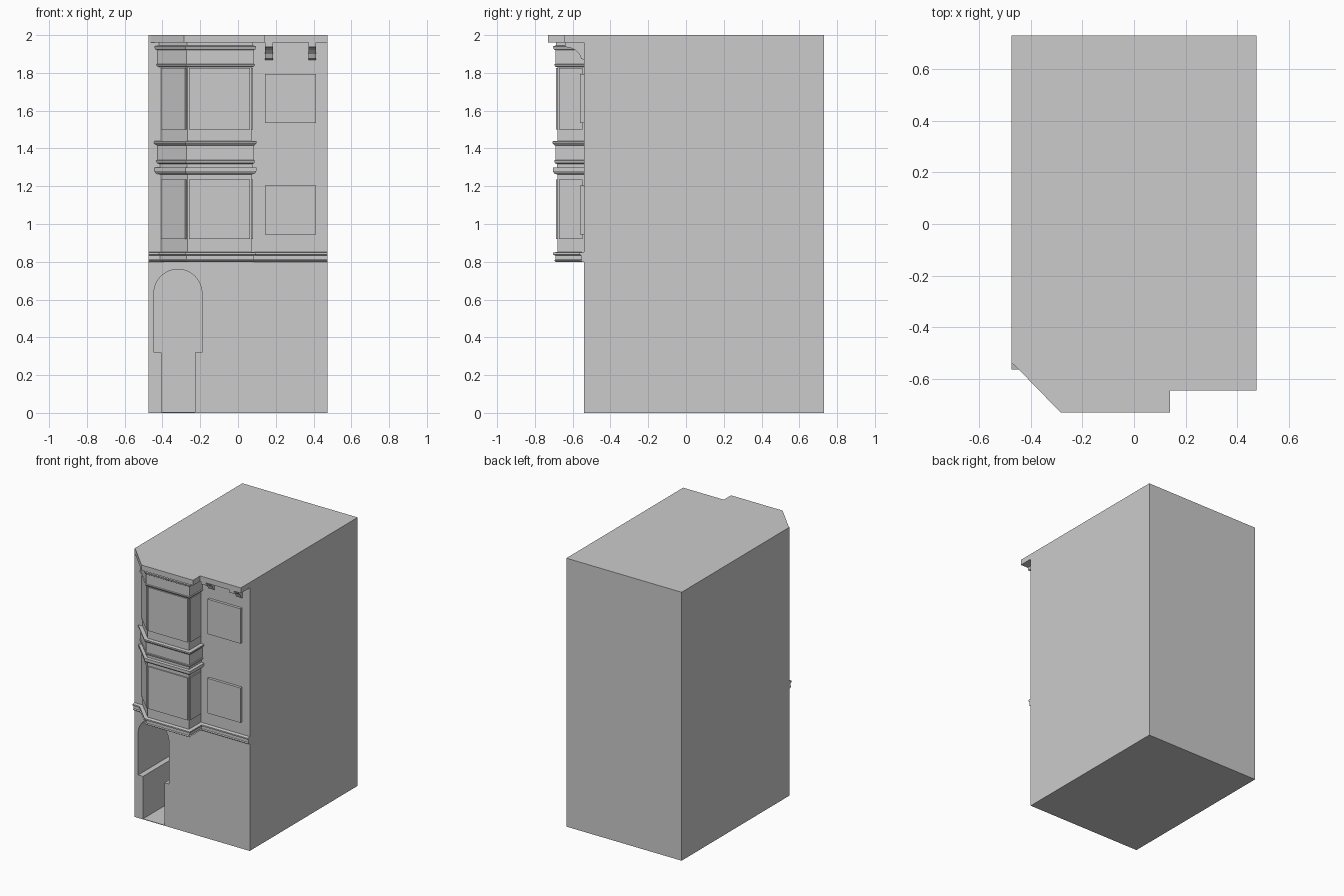
import bpy, bmesh, math
from mathutils import Vector

if "Cube" in bpy.data.objects:
    bpy.data.objects.remove(bpy.data.objects["Cube"])

W, BACK, FRONT = 0.475, 0.73, -0.54      # half width, rear wall, front wall
BAY_Y, BAY_X, DIAG = -0.68, 0.072, -0.948  # bay front, bay side, diagonal x+y


def make(name, bm):
    bmesh.ops.recalc_face_normals(bm, faces=bm.faces)
    me = bpy.data.meshes.new(name)
    bm.to_mesh(me)
    bm.free()
    ob = bpy.data.objects.new(name, me)
    bpy.context.collection.objects.link(ob)
    return ob


def loft(name, rings):
    """Skin closed rings of equal length and cap both ends."""
    bm = bmesh.new()
    rows = [[bm.verts.new(p) for p in ring] for ring in rings]
    n = len(rows[0])
    for a, b in zip(rows, rows[1:]):
        for i in range(n):
            j = (i + 1) % n
            bm.faces.new((a[i], a[j], b[j], b[i]))
    bm.faces.new(rows[0])
    bm.faces.new(rows[-1])
    return make(name, bm)


def bay_outline(d, wings=False):
    """Plan of the bay grown outward by d, optionally with wall runs."""
    c = DIAG - d * math.sqrt(2)
    y = FRONT - d if wings else FRONT
    pts = [(c - y, y), (c - BAY_Y + d, BAY_Y - d), (BAY_X + d, BAY_Y - d), (BAY_X + d, y)]
    if wings:
        pts = [(-W, FRONT), (-W, y)] + pts + [(W, y), (W, FRONT)]
    return pts


def stack(name, profile, wings=False):
    return loft(name, [[(x, y, z) for x, y in bay_outline(d, wings)] for z, d in profile])


def slab(name, pts, z0, z1):
    return loft(name, [[(x, y, z) for x, y in pts] for z in (z0, z1)])


def panel(name, p, q, z0, z1, out, inset=0.0):
    """Raised window panel on the wall running from p to q."""
    p, q = Vector(p), Vector(q)
    t = (q - p).normalized()
    n = Vector((t.y, -t.x))
    p, q = p + t * inset, q - t * inset
    return slab(name, [p - n * 0.005, q - n * 0.005, q + n * out, p + n * out], z0, z1)


# Main block
body = slab("building_body", [(-W, FRONT), (W, FRONT), (W, BACK), (-W, BACK)], 0, 2)

# Arched entrance recess with a narrower lower part
cx, r, zc = -0.318, 0.127, 0.633
prof = [(-0.405, 0.004), (-0.228, 0.004), (-0.228, 0.32), (cx + r, 0.32)]
prof += [(cx + r * math.cos(math.pi * i / 24), zc + r * math.sin(math.pi * i / 24)) for i in range(25)]
prof += [(cx - r, 0.32), (-0.405, 0.32)]
cutter = loft("entrance_cutter", [[(x, y, z) for x, z in prof] for y in (-0.7, -0.14)])
cutter.hide_render = True
mod = body.modifiers.new("entrance", 'BOOLEAN')
mod.operation, mod.solver, mod.object = 'DIFFERENCE', 'EXACT', cutter
bpy.context.view_layer.objects.active = body
bpy.ops.object.modifier_apply(modifier=mod.name)
bpy.data.objects.remove(cutter)

# Bay with its moulded bands
stack("bay_window", [
    (0.80, 0), (1.262, 0), (1.266, 0.016), (1.28, 0.025), (1.298, 0.025), (1.30, 0.004),
    (1.318, 0.004), (1.322, 0.014), (1.336, 0.018), (1.338, 0.012), (1.415, 0.012),
    (1.42, 0.02), (1.428, 0.026), (1.438, 0.026), (1.44, 0), (1.83, 0),
    (1.833, 0.012), (1.845, 0.018), (1.848, 0.012), (1.92, 0.012),
    (1.925, 0.02), (1.94, 0.025), (1.945, 0.008), (1.97, 0.008)])

# String course wrapping wall and bay
stack("string_course", [(0.798, 0.008), (0.806, 0.018), (0.812, 0.012), (0.832, 0.012),
                        (0.838, 0.024), (0.848, 0.024), (0.852, 0.004)], wings=True)

# Windows on the bay and on the flat wall
bay = bay_outline(0)
for floor, z0, z1 in (("lower", 0.92, 1.235), ("upper", 1.50, 1.825)):
    for side, p, q in zip(("left", "front", "right"), bay, bay[1:]):
        panel(f"{floor}_bay_{side}_window", p, q, z0, z1, 0.008, 0.008)
for floor, z0 in (("lower", 0.945), ("upper", 1.535)):
    panel(f"{floor}_wall_window", (0.142, FRONT), (0.412, FRONT), z0, z0 + 0.26, 0.02)

# Roof cornice
slab("roof_cornice", [(-W, FRONT), (-0.46, FRONT - 0.01), (-0.285, -0.73), (0.14, -0.73),
                      (0.14, -0.645), (W, -0.645), (W, FRONT)], 1.96, 2)

# Curved brackets under the cornice
curve = [(FRONT, 1.96), (-0.64, 1.96), (-0.64, 1.938), (-0.61, 1.932), (-0.585, 1.92),
         (-0.565, 1.90), (-0.555, 1.875), (FRONT, 1.868)]
for side, x in (("left", 0.142), ("right", 0.372)):
    loft(f"bracket_{side}", [[(px, y, z) for y, z in curve] for px in (x, x + 0.042)])
